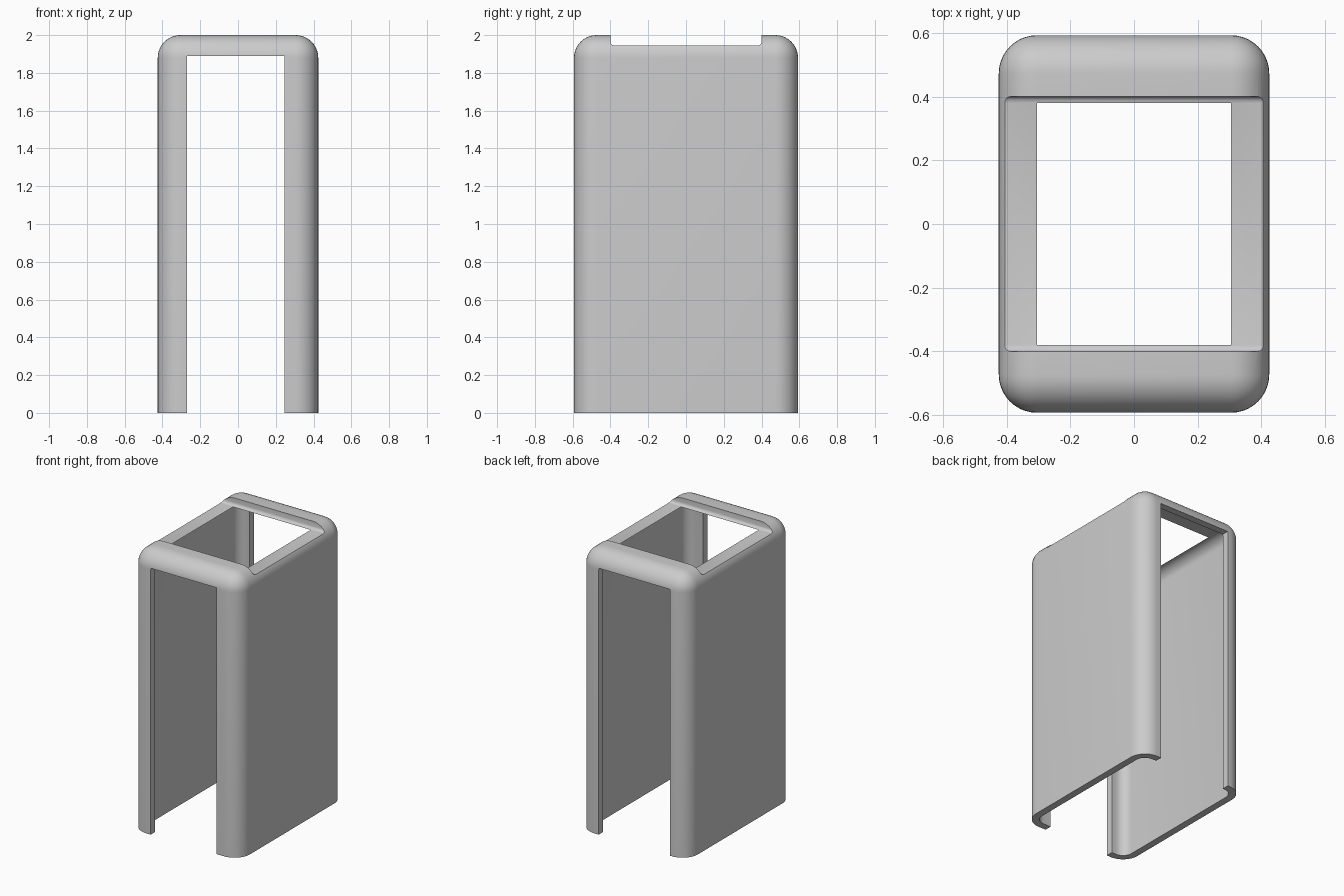
import bpy, bmesh
from mathutils import Vector

if "Cube" in bpy.data.objects:
    bpy.data.objects.remove(bpy.data.objects["Cube"])

W, D, H = 0.425, 0.593, 2.0     # half width, half depth, height
WALL = 0.05

grey = bpy.data.materials.new("plain grey")
grey.use_nodes = True
grey.diffuse_color = (0.6, 0.6, 0.6, 1)
grey.node_tree.nodes["Principled BSDF"].inputs["Base Color"].default_value = (0.6, 0.6, 0.6, 1)


def block(name, low, high, radius=0, segments=8, rounded=None):
    """Box between two corners; edges accepted by 'rounded' get a round bevel."""
    bm = bmesh.new()
    bmesh.ops.create_cube(bm, size=1)
    low, high = Vector(low), Vector(high)
    for v in bm.verts:
        v.co = (low + high) / 2 + v.co * (high - low)
    if radius:
        edges = [e for e in bm.edges if rounded(e, low, high)]
        bmesh.ops.bevel(bm, geom=edges, offset=radius, segments=segments,
                        profile=0.5, affect='EDGES')
    mesh = bpy.data.meshes.new(name)
    bm.to_mesh(mesh)
    bm.free()
    mesh.materials.append(grey)
    obj = bpy.data.objects.new(name, mesh)
    bpy.context.collection.objects.link(obj)
    return obj


def not_base(e, low, high):
    return max(v.co.z for v in e.verts) > low.z + 0.01


def floor_across(e, low, high):
    a, b = e.verts
    return max(a.co.z, b.co.z) < low.z + 0.01 and abs(a.co.x - b.co.x) > 0.01


# Rounded outer body
shell = block("sleeve_shell", (-W, -D, 0), (W, D, H), 0.12, 10, not_base)

cutters = [
    # Hollow interior, open at the base
    block("interior_cutter", (-W + WALL, -D + WALL, -0.3),
          (W - WALL, D - WALL, H - 0.055), 0.07, 8, not_base),
    # Tall openings in the front and back walls
    block("front_cutter", (-0.27, -1, -0.4), (0.245, -0.3, 1.89)),
    block("back_cutter", (-0.29, 0.3, -0.4), (0.27, 1, 1.89)),
    # Wide opening across the top
    block("top_cutter", (-1, -0.4, H - 0.055), (1, 0.4, H + 0.3), 0.02, 4, floor_across),
]

bpy.context.view_layer.objects.active = shell
for cutter in cutters:
    cutter.hide_render = True
    mod = shell.modifiers.new(cutter.name, 'BOOLEAN')
    mod.operation = 'DIFFERENCE'
    mod.solver = 'EXACT'
    mod.object = cutter
    bpy.ops.object.modifier_apply(modifier=mod.name)
    bpy.data.objects.remove(cutter)

# Smooth the rounded corners, keep the cut edges sharp
bpy.ops.object.select_all(action='DESELECT')
shell.select_set(True)
bpy.ops.object.shade_smooth_by_angle(angle=0.6)
